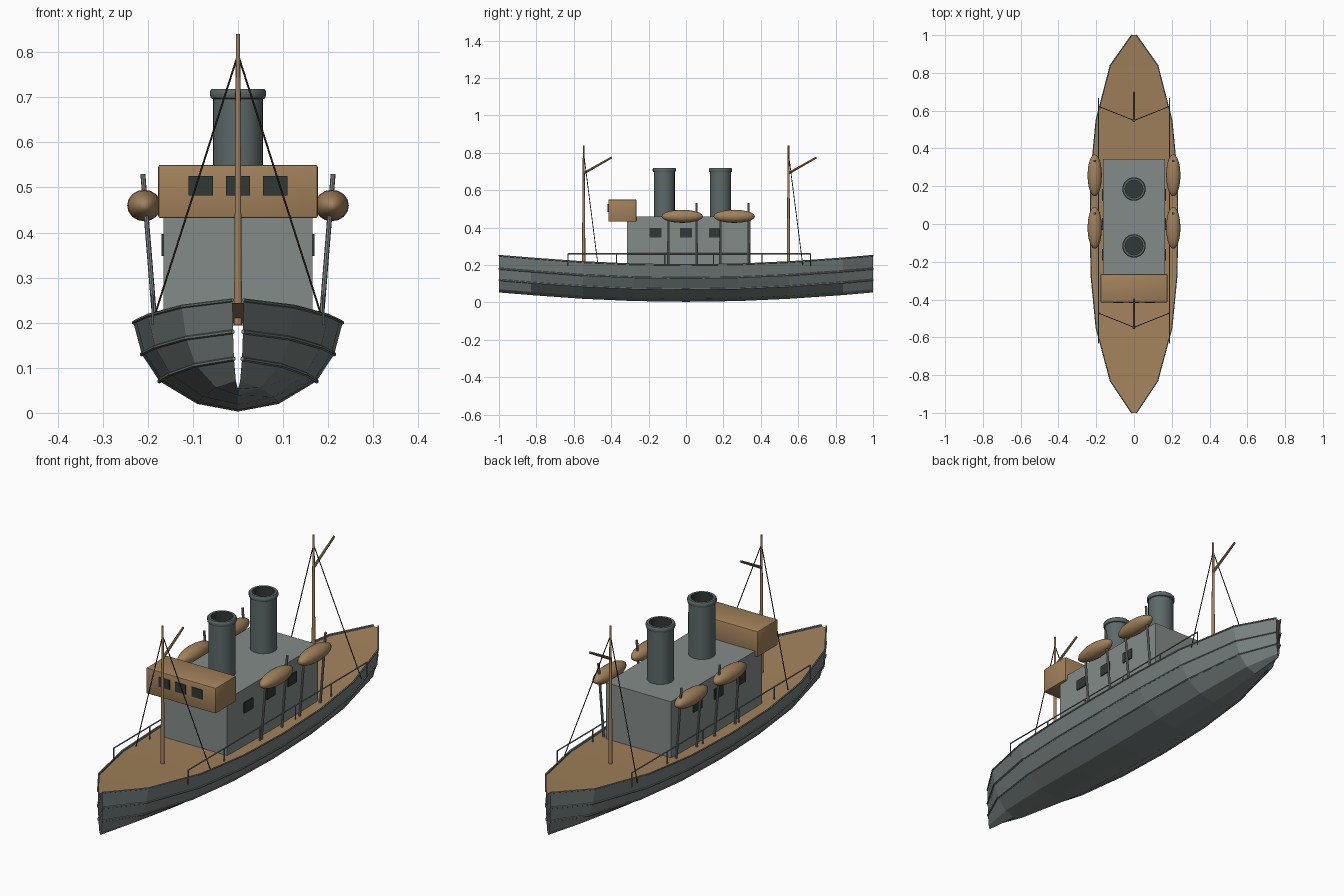
import bpy, bmesh, math
from mathutils import Vector, Matrix

cube = bpy.data.objects.get("Cube")
if cube:
    bpy.data.objects.remove(cube, do_unlink=True)


def material(name, r, g, b):
    m = bpy.data.materials.new(name)
    m.use_nodes = True
    m.diffuse_color = (r, g, b, 1)
    bsdf = next(n for n in m.node_tree.nodes if n.type == 'BSDF_PRINCIPLED')
    bsdf.inputs["Base Color"].default_value = (r, g, b, 1)
    return m


HULL = material("hull grey", 0.18, 0.215, 0.21)
HOUSE = material("house grey", 0.23, 0.26, 0.25)
FUNNEL = material("funnel grey", 0.11, 0.14, 0.14)
WOOD = material("wood brown", 0.36, 0.22, 0.105)
DARK = material("dark glass", 0.03, 0.04, 0.036)
WIRE = material("rigging dark", 0.03, 0.022, 0.014)


def finish(name, bm, *mats, smooth=False, normals=True):
    if normals:
        bmesh.ops.recalc_face_normals(bm, faces=bm.faces)
    me = bpy.data.meshes.new(name)
    bm.to_mesh(me)
    bm.free()
    for m in mats:
        me.materials.append(m)
    ob = bpy.data.objects.new(name, me)
    bpy.context.collection.objects.link(ob)
    if smooth:
        bpy.ops.object.select_all(action='DESELECT')
        ob.select_set(True)
        bpy.context.view_layer.objects.active = ob
        bpy.ops.object.shade_smooth_by_angle(angle=math.radians(40))
    return ob


def rod(bm, a, b, r1, r2=None, sides=8):
    a, b = Vector(a), Vector(b)
    d = b - a
    mat = Matrix.Translation((a + b) / 2) @ d.to_track_quat('Z', 'Y').to_matrix().to_4x4()
    bmesh.ops.create_cone(bm, cap_ends=True, segments=sides, radius1=r1,
                          radius2=r1 if r2 is None else r2, depth=d.length, matrix=mat)


def box(bm, lo, hi):
    lo, hi = Vector(lo), Vector(hi)
    bmesh.ops.create_cube(bm, size=1, matrix=Matrix.Translation((lo + hi) / 2)
                          @ Matrix.Diagonal((*(hi - lo), 1)))


# Hull stations (y, half width, rise) and midship section (width factor, z)
STATIONS = [(-1, .012, .05), (-.83, .125, .036), (-.55, .2, .016), (-.28, .226, .004),
            (0, .232, 0), (.28, .226, .004), (.55, .2, .016), (.84, .125, .036), (1, .012, .05)]
SECTION = [(1, .2), (.92, .13), (.75, .07), (.39, .02), (0, .003)]


def hull_point(station, level, side):
    y, w, rise = station
    k, z = SECTION[level]
    return Vector((side * w * k, y, z + rise))


# Hull shell, open at the stems
bm = bmesh.new()
rings = []
for st in STATIONS:
    pts = [hull_point(st, i, -1) for i in range(5)] + [hull_point(st, i, 1) for i in (3, 2, 1, 0)]
    rings.append([bm.verts.new(p) for p in pts])
for r0, r1 in zip(rings, rings[1:]):
    for i in range(8):
        bm.faces.new((r0[i], r0[i + 1], r1[i + 1], r1[i]))
bm.normal_update()
if sum(f.normal.z for f in bm.faces) > 0:
    bmesh.ops.reverse_faces(bm, faces=bm.faces)
finish("hull", bm, HULL, normals=False)

# Deck follows the sheer just under the rim
bm = bmesh.new()
pairs = [[bm.verts.new((s * w * .985, y, .194 + rise)) for s in (-1, 1)]
         for y, w, rise in STATIONS]
for p, q in zip(pairs, pairs[1:]):
    bm.faces.new((p[0], p[1], q[1], q[0]))
finish("deck", bm, WOOD, normals=False)

# Rim and rubbing strakes
for name, level, r in (("gunwale", 0, .004), ("upper_strake", 1, .005), ("lower_strake", 2, .005)):
    bm = bmesh.new()
    for side in (-1, 1):
        for s0, s1 in zip(STATIONS, STATIONS[1:]):
            rod(bm, hull_point(s0, level, side), hull_point(s1, level, side), r, sides=6)
    finish(name, bm, HULL)

# Deckhouse and bridge
bm = bmesh.new()
box(bm, (-.165, -.315, .194), (.165, .345, .458))
finish("deckhouse", bm, HOUSE)

bm = bmesh.new()
box(bm, (-.177, -.415, .432), (.177, -.265, .55))
bmesh.ops.bevel(bm, geom=bm.edges[:], offset=.005, segments=2, affect='EDGES', profile=.5)
finish("bridge", bm, WOOD, smooth=True)

# Windows as thin plates
bm = bmesh.new()
for x in (-.083, 0, .083):
    box(bm, (x - .027, -.419, .482), (x + .027, -.412, .525))
finish("bridge_windows", bm, DARK)

bm = bmesh.new()
for side in (-1, 1):
    for y in (-.163, 0, .153):
        box(bm, (side * .167 - .003, y - .031, .348), (side * .167 + .003, y + .031, .397))
finish("house_windows", bm, DARK)

# Funnels, turned from a profile with a dark bore
PROFILE = [(0, .45), (.056, .45), (.056, .696), (.06, .698), (.062, .704), (.062, .714),
           (.058, .719), (.047, .719), (.047, .6), (0, .6)]
for name, y in (("front_funnel", -.116), ("rear_funnel", .185)):
    bm = bmesh.new()
    vs = [bm.verts.new((r, 0, z)) for r, z in PROFILE]
    es = [bm.edges.new(e) for e in zip(vs, vs[1:])]
    bmesh.ops.spin(bm, geom=vs + es, cent=(0, 0, 0), axis=(0, 0, 1),
                   angle=math.tau, steps=24, use_duplicate=False)
    bmesh.ops.remove_doubles(bm, verts=bm.verts, dist=1e-5)
    for f in bm.faces:
        c = f.calc_center_median()
        if c.z > .59 and c.xy.length < .0485:
            f.material_index = 1
    bmesh.ops.translate(bm, verts=bm.verts, vec=(0, y, 0))
    finish(name, bm, FUNNEL, DARK, smooth=True)

# Lifeboats hung between leaning davits
for side, label in ((1, "left"), (-1, "right")):
    for place, y in (("front", -.02), ("rear", .258)):
        bm = bmesh.new()
        mat = (Matrix.Translation((side * .208, y, .46)) @ Matrix.Diagonal((.038, .111, .035, 1))
               @ Matrix.Rotation(math.pi / 2, 4, 'X'))
        bmesh.ops.create_uvsphere(bm, u_segments=16, v_segments=10, radius=1, matrix=mat)
        finish(f"{label}_{place}_lifeboat", bm, WOOD, smooth=True)

        bm = bmesh.new()
        rod(bm, (side * .184, y - .073, .195), (side * .205, y - .073, .455), .0055)
        rod(bm, (side * .184, y + .076, .195), (side * .211, y + .076, .53), .0055)
        finish(f"{label}_{place}_davits", bm, HOUSE, smooth=True)

    # Straight side railing
    bm = bmesh.new()
    x, y0, y1, n = side * .189, -.63, .665, 5
    rod(bm, (x, y0, .26), (x, y1, .26), .003, sides=6)
    for i in range(n + 1):
        y = y0 + (y1 - y0) * i / n
        rod(bm, (x, y, .195), (x, y, .262), .003, sides=6)
    finish(f"{label}_railing", bm, HULL)

# Masts with gaffs and stays
for place, y in (("front", -.547), ("rear", .548)):
    bm = bmesh.new()
    rod(bm, (0, y, .195), (0, y, .84), .0095, .0045, sides=10)
    rod(bm, (0, y, .69), (0, y + .15, .775), .0065, .005)
    finish(f"{place}_mast", bm, WOOD, smooth=True)

    bm = bmesh.new()
    for side in (-1, 1):
        rod(bm, (0, y, .795), (side * .19, y + .076, .2), .0022, sides=5)
    finish(f"{place}_stays", bm, WIRE)
